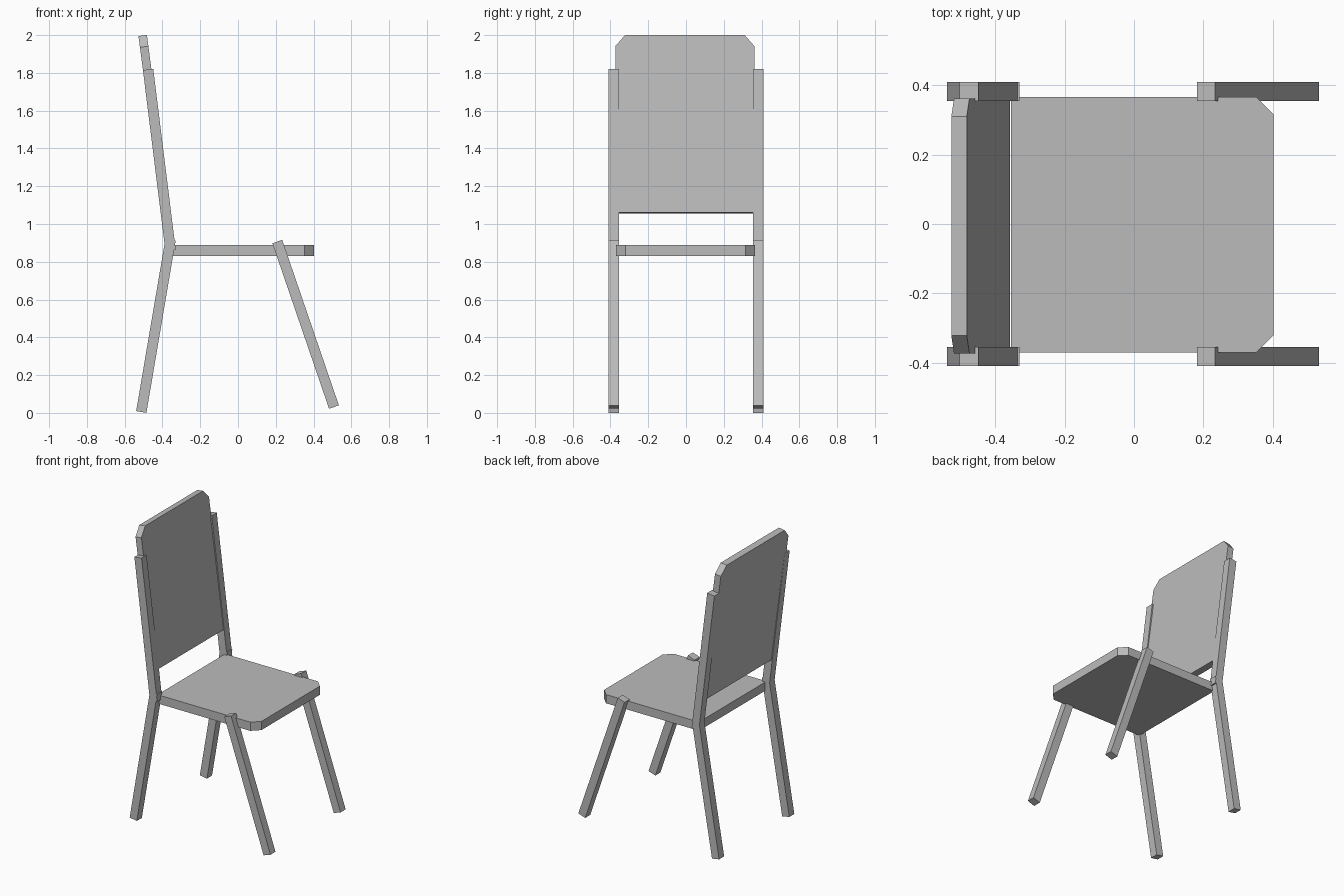
import bpy
import bmesh
from mathutils import Vector

cube = bpy.data.objects.get("Cube")
if cube:
    bpy.data.objects.remove(cube, do_unlink=True)

grey = bpy.data.materials.new("plain_grey")
grey.use_nodes = True
grey.diffuse_color = (0.5, 0.5, 0.5, 1)
grey.node_tree.nodes["Principled BSDF"].inputs["Base Color"].default_value = (0.5, 0.5, 0.5, 1)

BAR = 0.055      # thickness of legs and posts
SIDE_Y = 0.382   # distance of legs and posts from the centre line


def prism(name, outline, depth):
    """Closed slab: a flat outline pushed along the depth vector."""
    bm = bmesh.new()
    face = bm.faces.new([bm.verts.new(p) for p in outline])
    moved = bmesh.ops.extrude_face_region(bm, geom=[face])["geom"]
    verts = [g for g in moved if isinstance(g, bmesh.types.BMVert)]
    bmesh.ops.translate(bm, verts=verts, vec=depth)
    bmesh.ops.recalc_face_normals(bm, faces=bm.faces)
    mesh = bpy.data.meshes.new(name)
    bm.to_mesh(mesh)
    bm.free()
    mesh.materials.append(grey)
    obj = bpy.data.objects.new(name, mesh)
    bpy.context.collection.objects.link(obj)
    return obj


def bar(name, bottom, top, y):
    """Square bar between two (x, z) points with ends cut at right angles."""
    a, b = (Vector((p[0], y - BAR / 2, p[1])) for p in (bottom, top))
    along = (b - a).normalized()
    half = Vector((along.z, 0, -along.x)) * BAR / 2
    prism(name, [a - half, a + half, b + half, b - half], Vector((0, BAR, 0)))


def chamfered(origin, across, along, half_width, length, cut_across, cut_along):
    """Rectangle with its two far corners cut off."""
    pts = [(-half_width, 0), (half_width, 0), (half_width, length - cut_along),
           (half_width - cut_across, length), (cut_across - half_width, length),
           (-half_width, length - cut_along)]
    return [origin + across * u + along * v for u, v in pts]


# Legs and back posts, one set on each side
for label, side in (("near", -1), ("far", 1)):
    y = side * SIDE_Y
    bar("front_leg_" + label, (0.508, 0.031), (0.208, 0.907), y)
    bar("rear_leg_" + label, (-0.512, 0.005), (-0.357, 0.918), y)
    bar("back_post_" + label, (-0.357, 0.86), (-0.476, 1.818), y)

# Seat board with cut front corners
across = Vector((0, 1, 0))
seat_outline = chamfered(Vector((-0.355, -0.002, 0.83)), across, Vector((1, 0, 0)),
                         0.368, 0.758, 0.05, 0.05)
prism("seat", seat_outline, Vector((0, 0, 0.06)))

# Leaning back panel with cut top corners
low, high = Vector((-0.402, -0.006, 1.055)), Vector((-0.527, -0.006, 1.995))
lean = (high - low).normalized()
back_outline = chamfered(low, across, lean, 0.368, (high - low).length, 0.052, 0.06)
prism("back_panel", back_outline, Vector((lean.z, 0, -lean.x)) * 0.045)
